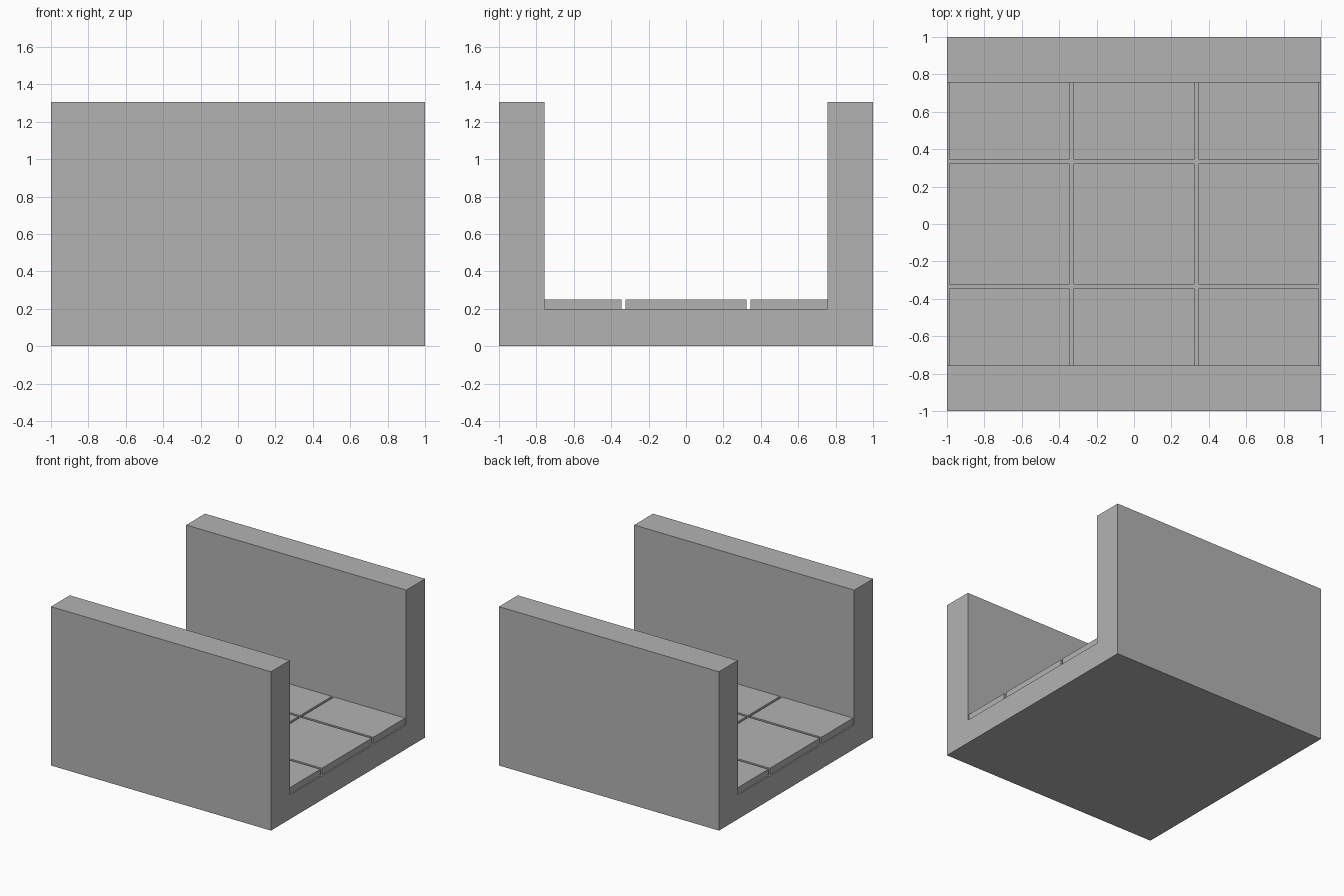
import bpy
import bmesh

cube = bpy.data.objects.get("Cube")
if cube:
    bpy.data.objects.remove(cube, do_unlink=True)

HALF, INNER = 1.0, 0.756           # outer half size, inner wall face
FLOOR, PAVING, TOP = 0.198, 0.251, 1.305
PITCH, TILE = 2 / 3, 0.646         # tile spacing and tile width

stone = bpy.data.materials.new("grey_stone")
stone.use_nodes = True
grey = (0.45, 0.45, 0.45, 1)
stone.diffuse_color = grey
stone.node_tree.nodes["Principled BSDF"].inputs["Base Color"].default_value = grey


def extrude_x(name, profile, x0, x1):
    """Extrude a closed (y, z) profile from x0 to x1."""
    bm = bmesh.new()
    face = bm.faces.new([bm.verts.new((x0, y, z)) for y, z in profile])
    result = bmesh.ops.extrude_face_region(bm, geom=[face], use_keep_orig=True)
    moved = [g for g in result["geom"] if isinstance(g, bmesh.types.BMVert)]
    bmesh.ops.translate(bm, verts=moved, vec=(x1 - x0, 0, 0))
    bmesh.ops.recalc_face_normals(bm, faces=bm.faces)
    mesh = bpy.data.meshes.new(name)
    bm.to_mesh(mesh)
    bm.free()
    mesh.materials.append(stone)
    obj = bpy.data.objects.new(name, mesh)
    bpy.context.collection.objects.link(obj)
    return obj


# Channel: floor slab with a wall along the front and the back
half_profile = [(HALF, 0), (HALF, TOP), (INNER, TOP), (INNER, FLOOR)]
mirrored = [(-y, z) for y, z in reversed(half_profile)]
extrude_x("channel_floor_and_walls", half_profile + mirrored, -HALF, HALF)

# Paving: three by three tiles, outer rows trimmed at the walls
for row, row_name in zip((-1, 0, 1), ("front", "middle", "back")):
    y0 = max(row * PITCH - TILE / 2, -INNER)
    y1 = min(row * PITCH + TILE / 2, INNER)
    section = [(y0, FLOOR), (y1, FLOOR), (y1, PAVING), (y0, PAVING)]
    for col, col_name in zip((-1, 0, 1), ("right", "centre", "left")):
        x = col * PITCH
        extrude_x(f"floor_tile_{row_name}_{col_name}", section,
                  x - TILE / 2, x + TILE / 2)
